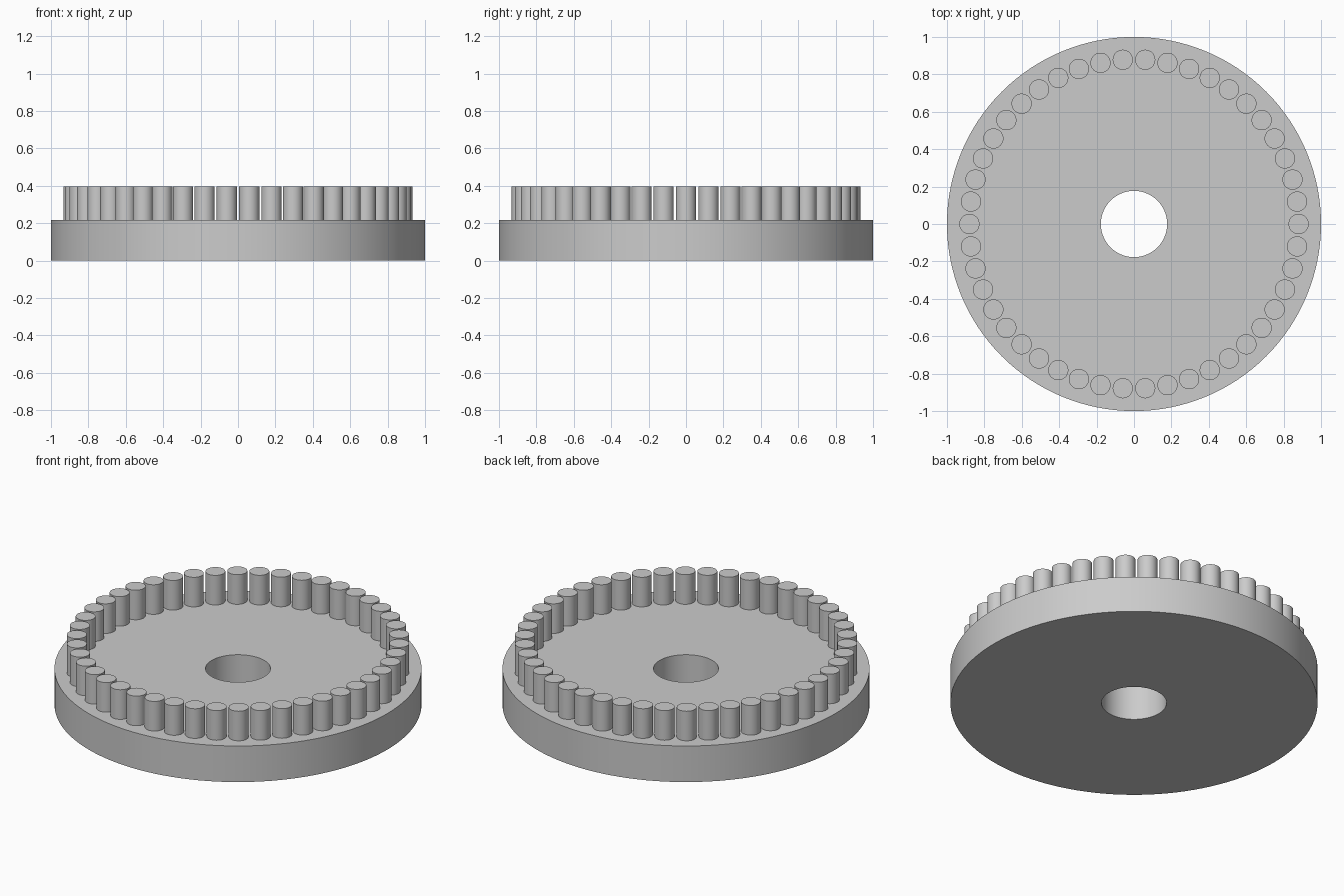
import bpy, bmesh
from math import tau, cos, sin, radians
from mathutils import Matrix

if "Cube" in bpy.data.objects:
    bpy.data.objects.remove(bpy.data.objects["Cube"])

DISC_RADIUS, HOLE_RADIUS, DISC_TOP = 1.0, 0.177, 0.217
PEG_COUNT, PEG_RADIUS, PEG_CIRCLE, PEG_TOP = 46, 0.054, 0.88, 0.395

grey = bpy.data.materials.new("plain grey")
grey.use_nodes = True
colour = (0.6, 0.6, 0.6, 1)
grey.diffuse_color = colour
grey.node_tree.nodes["Principled BSDF"].inputs["Base Color"].default_value = colour


def add_object(name, bm):
    """Turn a bmesh into a grey object with smooth walls and sharp rims."""
    bmesh.ops.recalc_face_normals(bm, faces=bm.faces)
    mesh = bpy.data.meshes.new(name)
    bm.to_mesh(mesh)
    bm.free()
    mesh.materials.append(grey)
    obj = bpy.data.objects.new(name, mesh)
    bpy.context.collection.objects.link(obj)
    bpy.ops.object.select_all(action="DESELECT")
    obj.select_set(True)
    bpy.context.view_layer.objects.active = obj
    bpy.ops.object.shade_smooth_by_angle(angle=radians(30))
    return obj


# Base disc with a centre bore: a rectangular section spun about z
bm = bmesh.new()
section = [(HOLE_RADIUS, 0), (DISC_RADIUS, 0), (DISC_RADIUS, DISC_TOP), (HOLE_RADIUS, DISC_TOP)]
verts = [bm.verts.new((r, 0, z)) for r, z in section]
edges = [bm.edges.new((verts[i], verts[i - 1])) for i in range(len(verts))]
bmesh.ops.spin(bm, geom=verts + edges, cent=(0, 0, 0), axis=(0, 0, 1),
               angle=tau, steps=128, use_merge=True)
bmesh.ops.remove_doubles(bm, verts=bm.verts, dist=0.0001)
add_object("base_disc", bm)

# Ring of upright round pegs, standing on the disc
bm = bmesh.new()
for i in range(PEG_COUNT):
    a = tau * i / PEG_COUNT
    place = Matrix.Translation((PEG_CIRCLE * cos(a), PEG_CIRCLE * sin(a), (DISC_TOP + PEG_TOP) / 2))
    bmesh.ops.create_cone(bm, cap_ends=True, segments=32, radius1=PEG_RADIUS,
                          radius2=PEG_RADIUS, depth=PEG_TOP - DISC_TOP, matrix=place)
add_object("peg_ring", bm)
